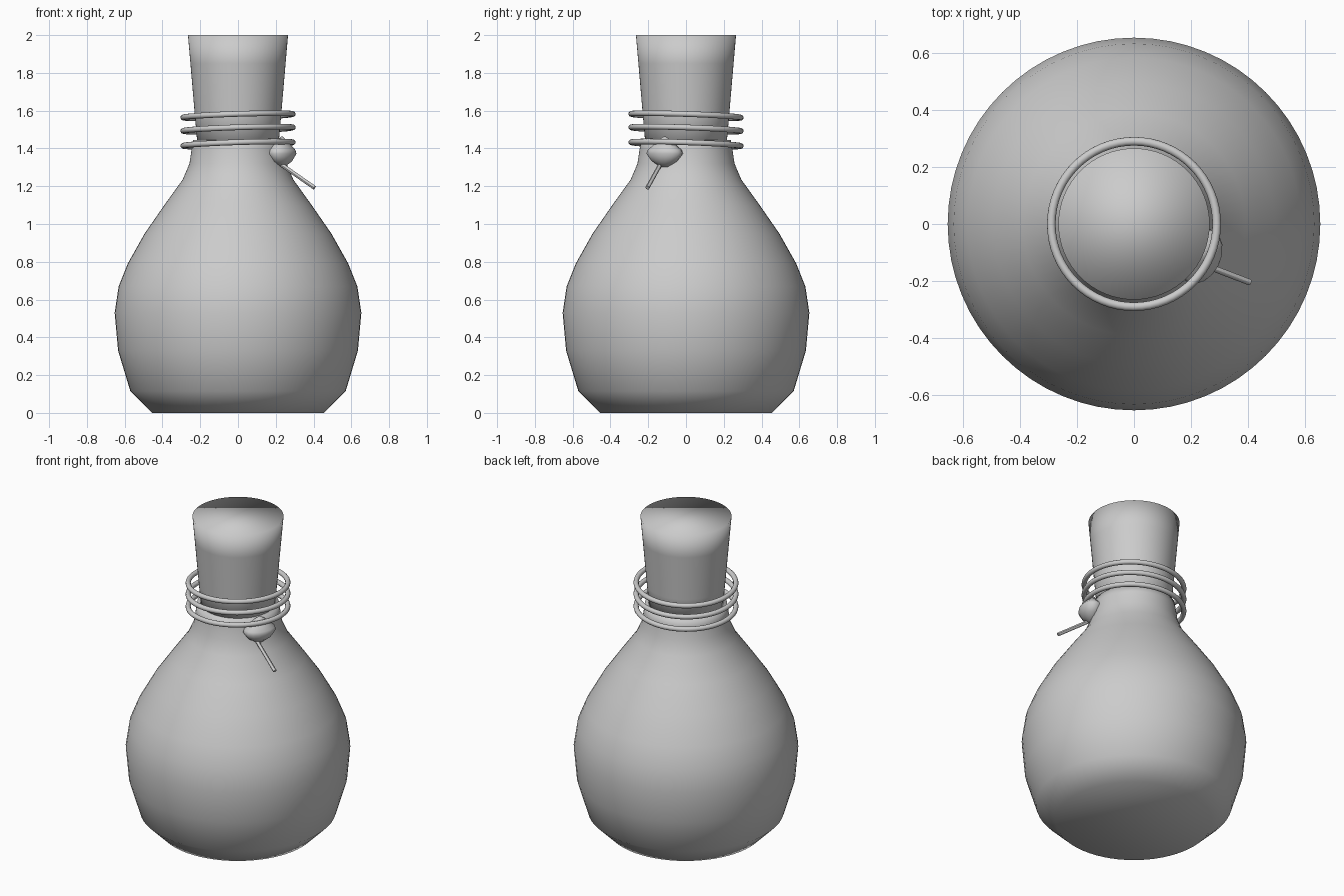
import bpy, bmesh, math
from mathutils import Vector

if "Cube" in bpy.data.objects:
    bpy.data.objects.remove(bpy.data.objects["Cube"])


def lathe(name, profile, segments=64):
    """Spin (radius, z) points around z, with n-gon caps at both ends."""
    bm = bmesh.new()
    rings = []
    for r, z in profile:
        rings.append([bm.verts.new((r * math.cos(a), r * math.sin(a), z))
                      for a in (2 * math.pi * i / segments for i in range(segments))])
    for low, high in zip(rings, rings[1:]):
        for i in range(segments):
            j = (i + 1) % segments
            bm.faces.new((low[i], low[j], high[j], high[i]))
    bm.faces.new(rings[0][::-1])
    bm.faces.new(rings[-1])
    for f in bm.faces:
        f.smooth = True
    mesh = bpy.data.meshes.new(name)
    bm.to_mesh(mesh)
    bm.free()
    obj = bpy.data.objects.new(name, mesh)
    bpy.context.collection.objects.link(obj)
    return obj


# Round flask body
lathe("bottle_body", [(0.455, 0), (0.57, 0.115), (0.635, 0.33), (0.653, 0.53),
                      (0.632, 0.67), (0.584, 0.79), (0.494, 0.95), (0.39, 1.10),
                      (0.293, 1.235), (0.257, 1.32), (0.245, 1.40), (0.238, 1.445)])

# Tapered stopper
lathe("stopper", [(0.213, 1.40), (0.228, 1.57), (0.252, 1.85), (0.265, 2.0)])

# Three slightly tilted cord rings
for n, z in enumerate((1.423, 1.502, 1.573)):
    bpy.ops.mesh.primitive_torus_add(major_radius=0.29, minor_radius=0.015,
                                     major_segments=64, minor_segments=12,
                                     location=(0, 0, z), rotation=(-0.034, -0.032, 0))
    bpy.context.object.name = f"neck_ring_{n + 1}"
    bpy.ops.object.shade_smooth()

# Flattened bead hanging beside the neck
bead = lathe("bead", [(0.02, -0.07), (0.07, -0.04), (0.1, 0.0), (0.093, 0.02),
                      (0.06, 0.048), (0.03, 0.075), (0.004, 0.092)], 16)
bead.location = (0.232, -0.113, 1.372)
bead.scale = (0.72, 1.02, 1)
bead.rotation_euler = (0, 0, math.radians(-26))

# Thin stick below the bead
start, end = Vector((0.23, -0.137, 1.314)), Vector((0.405, -0.204, 1.192))
axis = end - start
bpy.ops.mesh.primitive_cylinder_add(vertices=12, radius=0.011, depth=axis.length,
                                    location=(start + end) / 2,
                                    rotation=axis.to_track_quat('Z', 'Y').to_euler())
bpy.context.object.name = "bead_stick"
bpy.ops.object.shade_smooth_by_angle()
